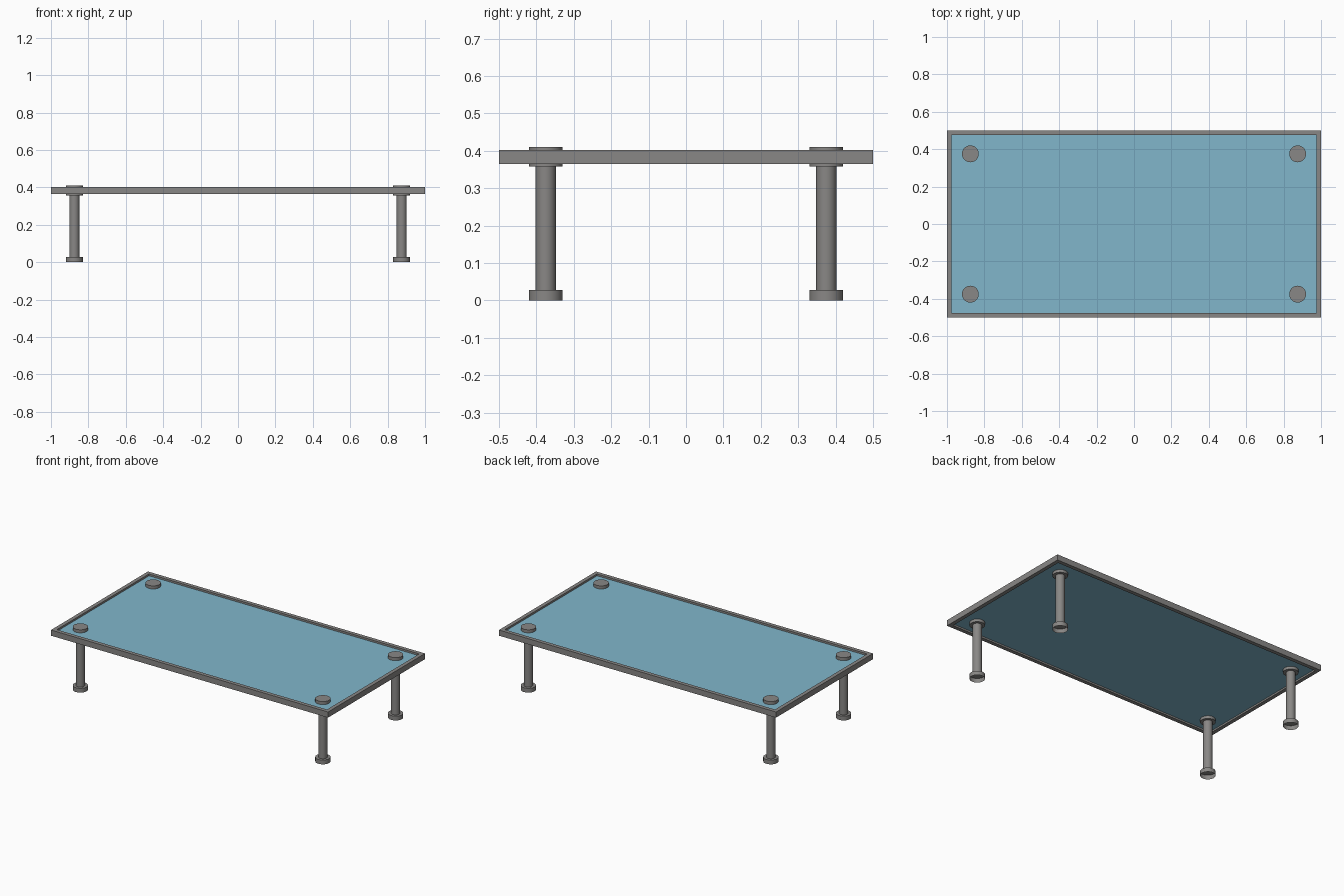
import bpy
import bmesh
from mathutils import Matrix, Vector

default = bpy.data.objects.get("Cube")
if default:
    bpy.data.objects.remove(default, do_unlink=True)


def make_material(name, rgb):
    mat = bpy.data.materials.new(name)
    mat.use_nodes = True
    mat.diffuse_color = (*rgb, 1)
    mat.node_tree.nodes["Principled BSDF"].inputs["Base Color"].default_value = (*rgb, 1)
    return mat


metal = make_material("grey metal", (0.25, 0.243, 0.236))
glass = make_material("blue glass", (0.22, 0.47, 0.60))


def add_object(name, bm, mat):
    mesh = bpy.data.meshes.new(name)
    bm.to_mesh(mesh)
    bm.free()
    mesh.materials.append(mat)
    obj = bpy.data.objects.new(name, mesh)
    bpy.context.collection.objects.link(obj)
    return obj


def box(name, half_x, half_y, low, high, mat, open_ends=False):
    bm = bmesh.new()
    size = Matrix.Diagonal((2 * half_x, 2 * half_y, high - low, 1))
    place = Matrix.Translation((0, 0, (low + high) / 2))
    bmesh.ops.create_cube(bm, size=1, matrix=place @ size)
    if open_ends:
        bm.normal_update()
        ends = [f for f in bm.faces if abs(f.normal.z) > 0.9]
        bmesh.ops.delete(bm, geom=ends, context='FACES_ONLY')
    return add_object(name, bm, mat)


def cylinder(name, x, y, radius, low, high, open_bottom=False):
    bm = bmesh.new()
    bmesh.ops.create_cone(bm, cap_ends=True, segments=32, radius1=radius, radius2=radius,
                          depth=high - low,
                          matrix=Matrix.Translation((x, y, (low + high) / 2)))
    bm.normal_update()
    for face in bm.faces:
        face.smooth = abs(face.normal.z) < 0.5
    for edge in bm.edges:
        edge.smooth = all(f.smooth for f in edge.link_faces)
    if open_bottom:
        bottom = [f for f in bm.faces if f.normal.z < -0.9]
        bmesh.ops.delete(bm, geom=bottom, context='FACES_ONLY')
    return add_object(name, bm, metal)


# Table top: a rectangular rim around a recessed pane
rim = box("rim", 1.0, 0.5, 0.365, 0.402, metal, open_ends=True)
wall = rim.modifiers.new("wall", 'SOLIDIFY')
wall.thickness = 0.025
wall.offset = -1
wall.use_even_offset = True
box("glass_pane", 0.977, 0.477, 0.376, 0.39, glass)

# Legs with a clamp through the pane and a hollow foot cup
for x, side in ((-0.875, "right"), (0.875, "left")):
    for y, end in ((-0.375, "front"), (0.375, "back")):
        label = end + "_" + side
        cylinder(label + "_leg", x, y, 0.027, 0.026, 0.36)
        cylinder(label + "_clamp", x, y, 0.045, 0.358, 0.41)
        cylinder(label + "_foot", x, y, 0.045, 0, 0.028, open_bottom=True)
